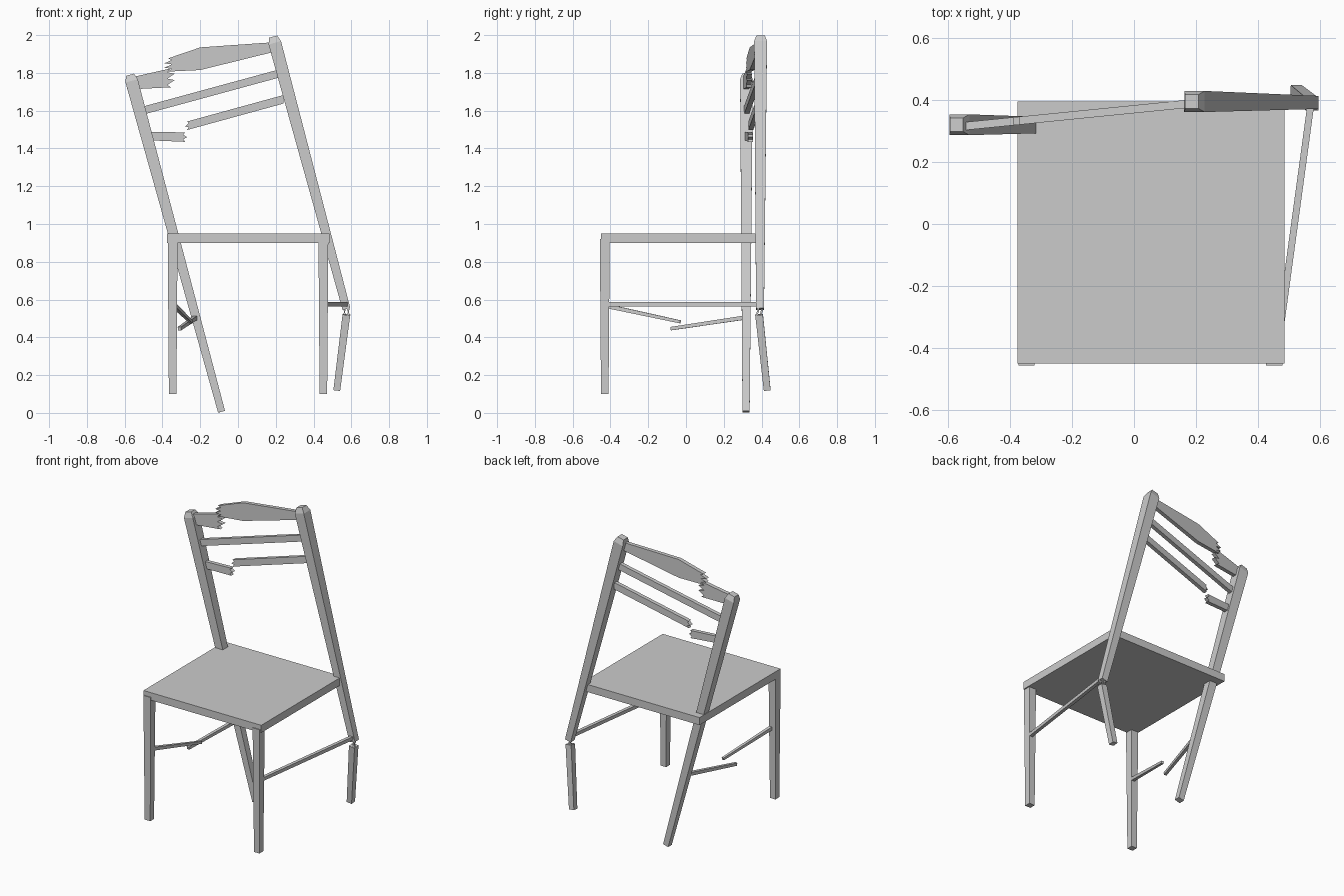
import bpy, bmesh
from mathutils import Vector

default_cube = bpy.data.objects.get("Cube")
if default_cube:
    bpy.data.objects.remove(default_cube, do_unlink=True)

# One plain colour for the whole chair
grey = bpy.data.materials.new("plain grey wood")
grey.use_nodes = True
grey.diffuse_color = (0.6, 0.6, 0.6, 1)
grey.node_tree.nodes["Principled BSDF"].inputs["Base Color"].default_value = grey.diffuse_color


def finish(name, bm):
    bmesh.ops.recalc_face_normals(bm, faces=bm.faces)
    mesh = bpy.data.meshes.new(name)
    bm.to_mesh(mesh)
    bm.free()
    mesh.materials.append(grey)
    part = bpy.data.objects.new(name, mesh)
    bpy.context.collection.objects.link(part)


def beam(name, start, end, width_start, width_end, capped=False, hint=Vector((0, 1, 0))):
    """Square bar that tapers from start to end, with an optional chamfered cap."""
    axis = (end - start).normalized()
    side = hint.cross(axis).normalized()
    deep = axis.cross(side)
    sections = [(start, width_start), (end, width_end)]
    if capped:
        shoulder = end - axis * width_end / 2
        sections[1:] = [(shoulder, width_end), (end, width_end * 0.65)]
    bm = bmesh.new()
    rings = []
    for centre, width in sections:
        half_side, half_deep = side * width / 2, deep * width / 2
        corners = (-half_side - half_deep, half_side - half_deep,
                   half_side + half_deep, half_deep - half_side)
        rings.append([bm.verts.new(centre + corner) for corner in corners])
    for lower, upper in zip(rings, rings[1:]):
        for i in range(len(lower)):
            bm.faces.new((lower[i - 1], lower[i], upper[i], upper[i - 1]))
    bm.faces.new(rings[0])
    bm.faces.new(rings[-1])
    finish(name, bm)


def rail(name, stations, teeth=0, depth=0.016, thickness=0.026):
    """Back rail through stations of (x, middle z, height); teeth make the last end jagged."""
    top = [Vector((x, 0, z + height / 2)) for x, z, height in stations]
    bottom = [Vector((x, 0, z - height / 2)) for x, z, height in stations]
    along = (top[-1] - top[0]).normalized() * depth
    broken_end = []
    for i in range(1, teeth):
        bite = -along if i % 2 else along
        broken_end.append(top[-1].lerp(bottom[-1], i / teeth) + bite)
    outline = top + broken_end + bottom[::-1]

    bm = bmesh.new()
    for point in outline:
        # The back is skewed, so its depth depends on x
        point.y = 0.37 + point.x / 10 - thickness / 2
    face = bm.faces.new([bm.verts.new(point) for point in outline])
    extruded = bmesh.ops.extrude_face_region(bm, geom=[face])["geom"]
    moved = [item for item in extruded if isinstance(item, bmesh.types.BMVert)]
    bmesh.ops.translate(bm, vec=(0, thickness, 0), verts=moved)
    bmesh.ops.triangulate(bm, faces=[f for f in bm.faces if len(f.verts) > 4])
    finish(name, bm)


# Seat slab
bm = bmesh.new()
bmesh.ops.create_cube(bm, size=1)
bmesh.ops.scale(bm, vec=(0.86, 0.845, 0.05), verts=bm.verts)
bmesh.ops.translate(bm, vec=(0.055, -0.028, 0.925), verts=bm.verts)
finish("seat", bm)

# Front legs, slightly tapered towards the foot
front_y = -0.43
for side_name, x in (("right", -0.346), ("left", 0.452)):
    beam(side_name + "_front_leg", Vector((x, front_y, 0.1)), Vector((x, front_y, 0.92)),
         width_start=0.04, width_end=0.052)

# Leaning back posts with chamfered caps
right_foot, right_top = Vector((-0.087, 0.318, 0.006)), Vector((-0.572, 0.32, 1.79))
left_break, left_top = Vector((0.574, 0.392, 0.55)), Vector((0.186, 0.395, 1.992))
beam("right_back_post", right_foot, right_top, width_start=0.038, width_end=0.067, capped=True)
beam("left_back_post", left_break, left_top, width_start=0.042, width_end=0.068, capped=True)

# Snapped-off lower part of the left back leg
snapped_top = left_break - Vector((0, 0.005, 0.03))
beam("broken_left_back_leg", Vector((0.523, 0.43, 0.12)), snapped_top,
     width_start=0.036, width_end=0.041)

# Splinters on both sides of the break
for side_name, offset in (("outer", 0.01), ("inner", -0.01)):
    shift = Vector((offset, -offset, 0))
    reach = Vector((0, 0, 0.02))
    beam(side_name + "_post_splinter", left_break + shift + reach / 2,
         left_break + shift - reach, width_start=0.018, width_end=0.002)
    beam(side_name + "_leg_splinter", snapped_top - shift - reach / 2,
         snapped_top - shift + reach, width_start=0.018, width_end=0.002)

# Side stretchers: the left is whole, the right is broken in two
upright = Vector((0, 0, 1))
beam("left_stretcher", Vector((0.459, front_y, 0.575)), Vector((0.57, 0.385, 0.575)),
     width_start=0.022, width_end=0.022, hint=upright)
beam("right_front_stretcher", Vector((-0.338, front_y, 0.568)), Vector((-0.248, -0.03, 0.482)),
     width_start=0.022, width_end=0.016, hint=upright)
beam("right_back_stretcher", right_foot.lerp(right_top, 0.28), Vector((-0.31, -0.08, 0.446)),
     width_start=0.022, width_end=0.018, hint=upright)

# Crest rail, widest near its middle, snapped near the right post
rail("crest_rail_left", [(0.185, 1.936, 0.052), (-0.2, 1.875, 0.12), (-0.37, 1.842, 0.07)],
     teeth=6, depth=0.02)
rail("crest_rail_right", [(-0.555, 1.746, 0.065), (-0.355, 1.774, 0.1)], teeth=6, depth=0.02)

# Middle rail, whole
rail("middle_rail", [(-0.505, 1.6, 0.043), (0.215, 1.796, 0.043)])

# Lower rail, snapped near the right post
rail("lower_rail_left", [(0.24, 1.66, 0.045), (-0.27, 1.52, 0.045)], teeth=4, depth=0.01)
rail("lower_rail_right", [(-0.457, 1.465, 0.045), (-0.28, 1.46, 0.05)], teeth=4, depth=0.01)
